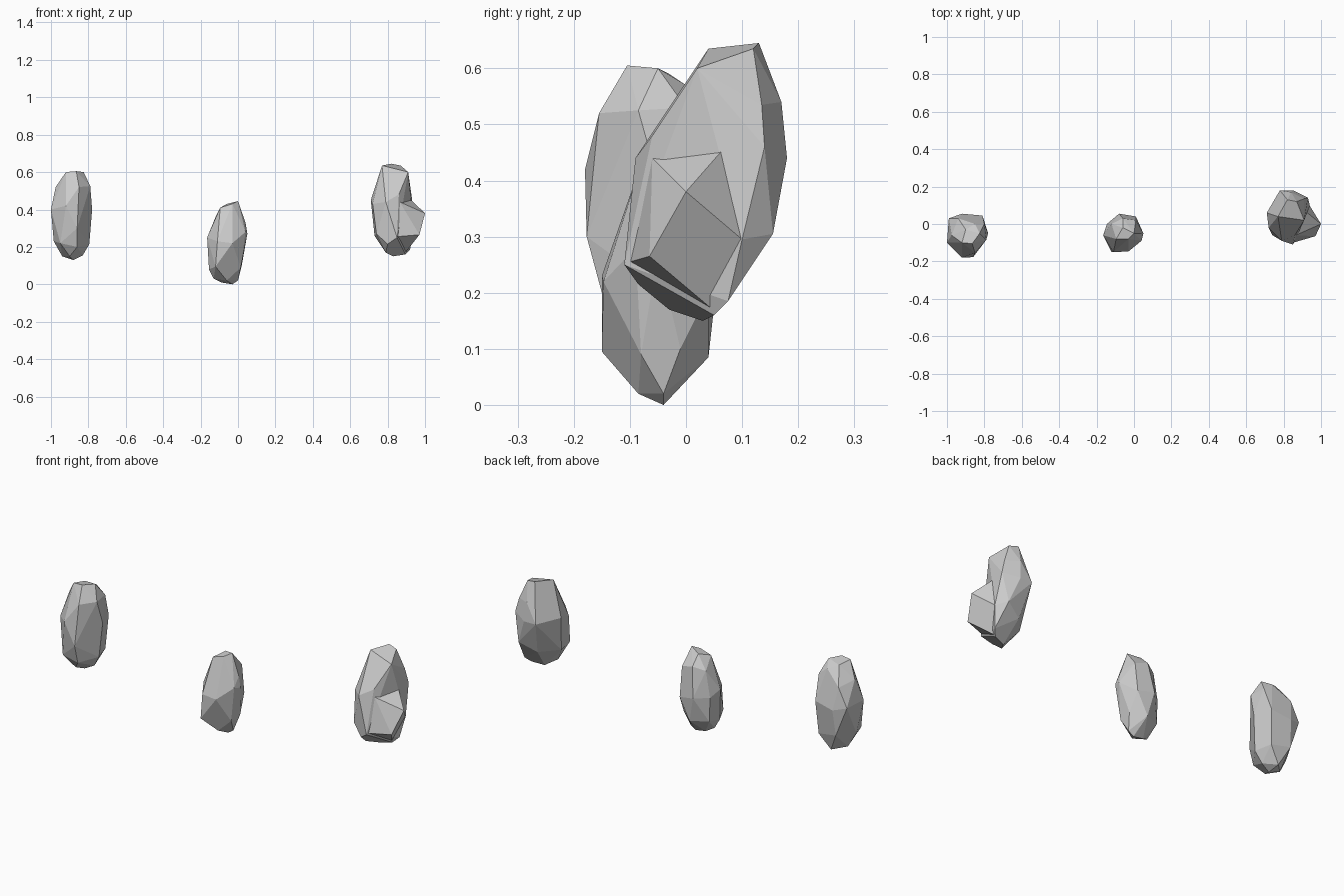
import bpy, bmesh, math


def chiselled_stone(name, *layers):
    """Wrap a faceted convex skin round a few layers of corner points."""
    bm = bmesh.new()
    for layer in layers:
        for p in layer:
            bm.verts.new(p)
    bmesh.ops.convex_hull(bm, input=bm.verts[:])
    bmesh.ops.delete(bm, geom=[v for v in bm.verts if not v.link_faces], context='VERTS')
    # merge nearly flat neighbours into larger facets
    bmesh.ops.dissolve_limit(bm, angle_limit=math.radians(7),
                             verts=bm.verts[:], edges=bm.edges[:])
    bmesh.ops.recalc_face_normals(bm, faces=bm.faces[:])
    mesh = bpy.data.meshes.new(name)
    bm.to_mesh(mesh)
    bm.free()
    obj = bpy.data.objects.new(name, mesh)
    bpy.context.collection.objects.link(obj)
    return obj


# Left stone: upright barrel, layers from base to crown
chiselled_stone(
    "left_stone",
    [(-.88, -.06, .13), (-.94, -.05, .15), (-.83, -.05, .155), (-.88, .01, .14), (-.90, -.11, .15)],
    [(-.985, -.06, .23), (-.95, -.15, .22), (-.86, -.15, .20), (-.795, -.06, .215),
     (-.82, .03, .22), (-.93, .04, .24)],
    [(-1, -.10, .40), (-.99, .03, .40), (-.92, .055, .38), (-.81, .045, .40),
     (-.78, -.05, .40), (-.92, -.18, .42), (-.86, -.177, .30)],
    [(-.975, -.06, .52), (-.85, -.155, .52), (-.79, -.085, .525), (-.94, .03, .50), (-.80, 0, .53)],
    [(-.92, -.10, .60), (-.865, -.105, .605), (-.825, -.05, .60), (-.90, -.03, .59), (-.85, 0, .57)])

# Middle stone: lowest one, narrow leaning top
chiselled_stone(
    "middle_stone",
    [(-.03, -.04, 0), (-.09, -.04, .01), (-.06, -.085, .02), (-.13, -.06, .03), (0, -.04, .02)],
    [(-.155, -.07, .08), (-.12, -.15, .095), (-.14, 0, .09), (-.05, .04, .085),
     (.02, -.01, .10), (.015, -.08, .09)],
    [(-.165, -.06, .25), (-.11, -.15, .23), (-.03, -.147, .22), (.04, -.09, .28),
     (.05, -.05, .27), (-.08, .055, .22), (-.145, 0, .22), (.01, .04, .20)],
    [(-.095, -.08, .41), (-.12, 0, .36), (-.06, .03, .38), (.01, .02, .36), (.04, -.05, .33)],
    [(0, -.05, .445), (-.03, -.08, .43), (-.06, -.02, .43)])

# Right stone: largest one, leaning back
right = chiselled_stone(
    "right_stone",
    [(.83, .03, .15), (.79, -.03, .17), (.895, .05, .16), (.80, -.085, .215), (.92, .075, .185)],
    [(.85, -.11, .25), (.73, .03, .26), (.74, -.06, .27), (.94, .10, .295),
     (.81, .12, .26), (.90, .155, .305)],
    [(.71, .06, .45), (.72, -.02, .43), (.79, -.09, .44), (.92, .07, .465),
     (.85, .18, .44), (.78, .18, .44), (.93, .14, .46)],
    [(.80, -.06, .49), (.86, -.06, .48), (.74, .05, .52), (.91, .135, .535), (.84, .17, .54)],
    [(.785, .02, .60), (.91, .02, .60), (.87, .12, .635), (.82, .13, .645), (.77, .04, .635)])

# Bulge on the outer side of the right stone, leaving a ledge above it
bulge = chiselled_stone(
    "right_stone_bulge",
    [(1, 0, .38), (.97, -.065, .265), (.938, .10, .295), (.915, .07, .46), (.865, -.06, .44)],
    [(.893, .05, .168), (.85, -.10, .255), (.85, .04, .30)])
bulge.hide_render = True
bulge.hide_viewport = True
union = right.modifiers.new("bulge_union", 'BOOLEAN')
union.operation = 'UNION'
union.solver = 'EXACT'
union.object = bulge
